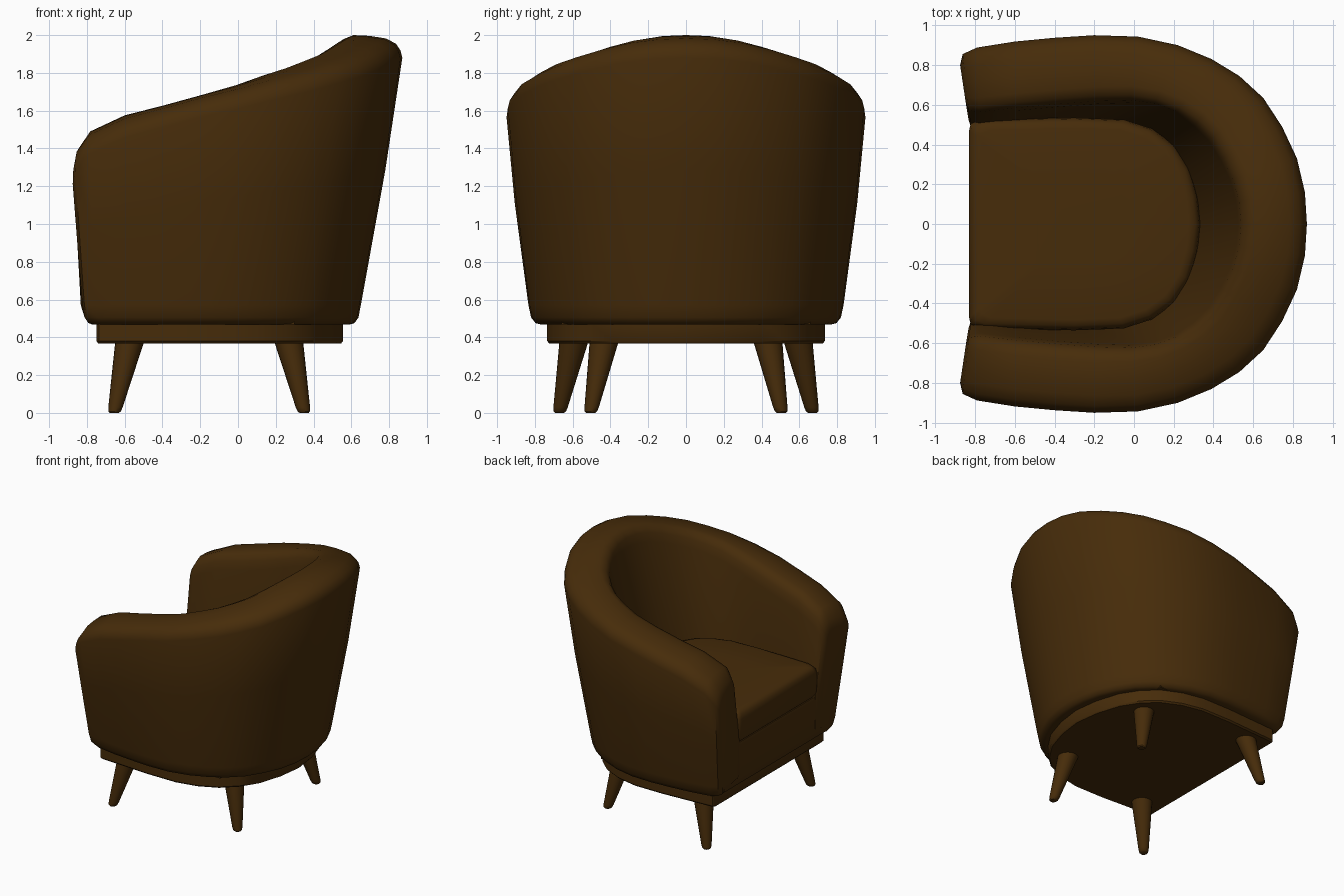
import bpy, bmesh, math
from mathutils import Vector

if "Cube" in bpy.data.objects:
    bpy.data.objects.remove(bpy.data.objects["Cube"])

brown = bpy.data.materials.new("dark brown")
brown.diffuse_color = (0.062, 0.025, 0.003, 1)
brown.use_nodes = True
brown.node_tree.nodes["Principled BSDF"].inputs["Base Color"].default_value = brown.diffuse_color


def loft(name, rings, angle=40):
    """Skin a list of closed rings and cap both ends."""
    bm = bmesh.new()
    rows = [[bm.verts.new(p) for p in ring] for ring in rings]
    n = len(rows[0])
    for a, b in zip(rows, rows[1:]):
        for i in range(n):
            bm.faces.new((a[i], a[(i + 1) % n], b[(i + 1) % n], b[i]))
    bm.faces.new(rows[0])
    bm.faces.new(rows[-1])
    bmesh.ops.recalc_face_normals(bm, faces=bm.faces)
    mesh = bpy.data.meshes.new(name)
    bm.to_mesh(mesh)
    bm.free()
    mesh.materials.append(brown)
    ob = bpy.data.objects.new(name, mesh)
    bpy.context.collection.objects.link(ob)
    bpy.ops.object.select_all(action='DESELECT')
    ob.select_set(True)
    bpy.context.view_layer.objects.active = ob
    bpy.ops.object.shade_smooth_by_angle(angle=math.radians(angle))
    return ob


def scaled(p, s, cx):
    return Vector((cx + (p[0] - cx) * s, p[1] * s))


def mirrored(half):
    """Half outline ending on y = 0 -> full outline."""
    return half + [(x, -y) for x, y in reversed(half[:-1])]


def stack(name, half, layers, cx, angle=40):
    outline = mirrored(half)
    return loft(name, [[(*scaled(p, s, cx), z) for p in outline]
                       for z, s in layers], angle)


# Wrap-around shell: outer rim x, y, inner rim x, y, rim height
stations = [
    (-.875, .80, -.845, .60, 1.33),
    (-.862, .855, -.83, .56, 1.40),
    (-.79, .888, -.78, .55, 1.49),
    (-.60, .918, -.60, .57, 1.575),
    (-.40, .937, -.38, .59, 1.63),
    (-.20, .95, -.18, .605, 1.685),
    (.02, .943, -.02, .61, 1.735),
    (.22, .90, .10, .595, 1.785),
    (.39, .83, .21, .555, 1.825),
    (.53, .745, .30, .495, 1.865),
    (.65, .635, .375, .42, 1.90),
    (.745, .49, .435, .325, 1.94),
    (.82, .33, .485, .22, 1.975),
    (.86, .16, .515, .11, 1.995),
    (.87, 0, .525, 0, 2.0),
]


def section(xo, yo, xi, yi, zr):
    ot, it = Vector((xo, yo)), Vector((xi, yi))
    ob = Vector((-.82 + (xo + .87) * .845, yo * .878))
    ib = Vector((-.82 + (xi + .83) * .82, yi * .87))
    mid = scaled(ob.lerp(ot, .55), 1.01 if xo > -.7 else 1, -.1)
    pts = [(*scaled(ib, .92, -.1), .468), (*scaled(ob, .92, -.1), .468),
           (*scaled(ob, .955, -.1), .475), (*scaled(ob, .983, -.1), .505),
           (*ob, .57), (*mid, .57 + (zr - .70) * .55)]
    for f, d in ((0, .12), (.03, .08), (.10, .045), (.25, .018), (.5, .004),
                 (.75, 0), (.88, .018), (.96, .06), (1, .13)):
        pts.append((*ot.lerp(it, f), zr - d))
    pts.append((*ib, .85))
    pts.append((*ib, .57))
    return pts


half = [section(*s) for s in stations]
full = half + [[(x, -y, z) for x, y, z in r] for r in reversed(half[:-1])]
loft("back_and_arms", full, 50)

# Front rail below the cushion, running back as the seat deck
rail = [(-.762, .468), (-.787, .475), (-.806, .505), (-.818, .57),
        (-.822, .80), (-.815, .83), (-.79, .845), (.3, .845), (.3, .468)]
loft("front_rail", [[(x, y, z) for x, z in rail] for y in (-.66, .66)])

# Seat cushion
stack("seat_cushion",
      [(-.83, .47), (-.822, .505), (-.77, .525), (-.3, .535), (-.05, .525),
       (.09, .48), (.2, .40), (.28, .28), (.32, .14), (.335, 0)],
      [(.83, .96), (.845, .985), (.875, 1), (1.02, 1), (1.055, .988),
       (1.078, .955), (1.086, .9), (1.092, .4)], -.25, 60)

# Plinth under the shell
stack("plinth",
      [(-.75, .69), (-.735, .71), (-.3, .735), (-.05, .735), (.12, .70),
       (.27, .63), (.38, .53), (.47, .39), (.53, .2), (.556, 0)],
      [(.368, .985), (.38, 1), (.50, 1)], -.1)


# Splayed tapered legs
def leg(name, foot, top):
    rings = []
    for z, r in ((0, .024), (.008, .033), (.03, .038), (.40, .079)):
        c = Vector(foot).lerp(Vector(top), z / .37)
        rings.append([(c.x + r * math.cos(a), c.y + r * math.sin(a), z)
                      for a in (math.tau * i / 20 for i in range(20))])
    loft(name, rings)


for side, s in (("left", 1), ("right", -1)):
    leg("front_leg_" + side, (-.655, .67 * s), (-.575, .595 * s))
    leg("rear_leg_" + side, (.35, .505 * s), (.27, .435 * s))
